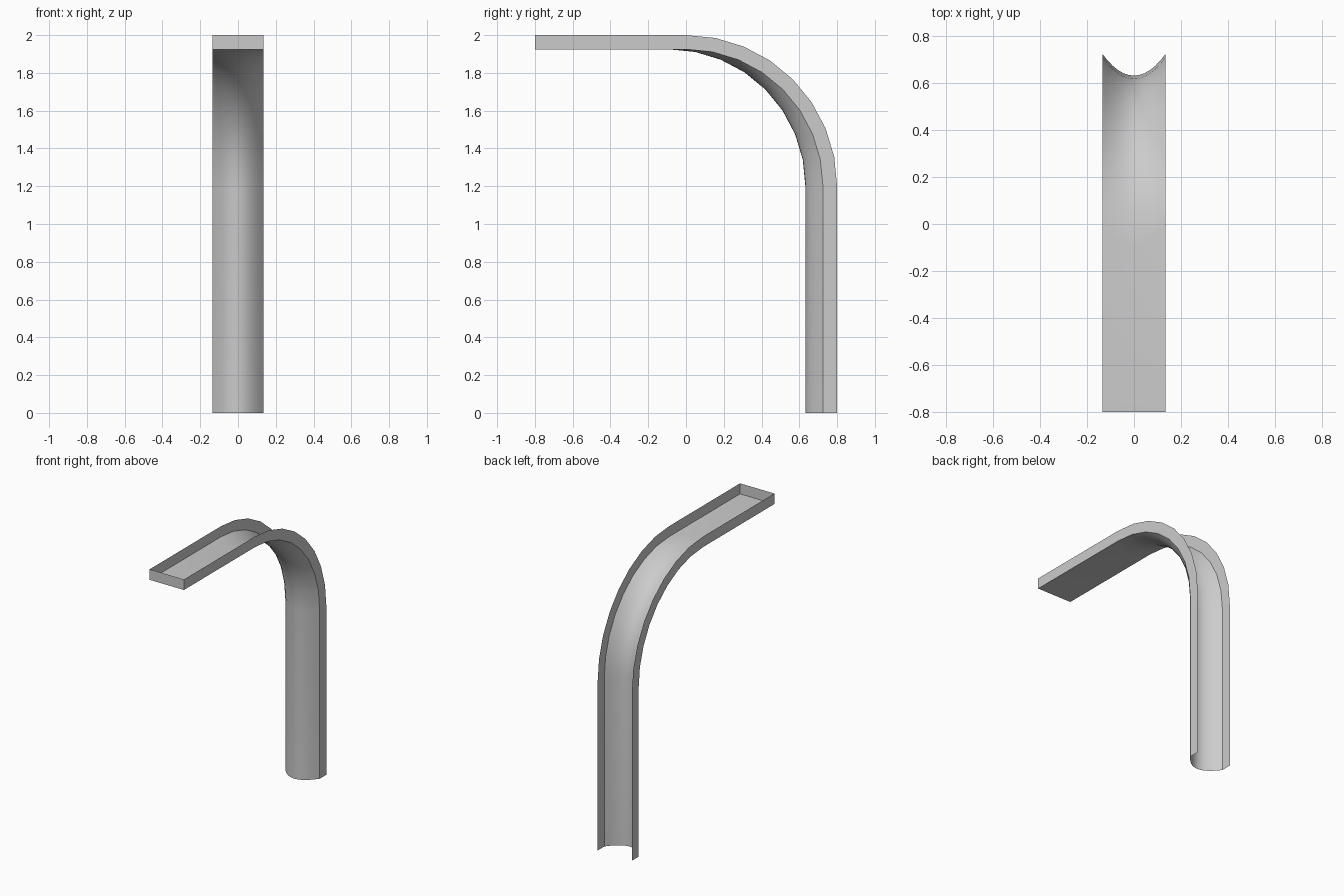
import bpy, bmesh, math

cube = bpy.data.objects.get("Cube")
if cube:
    bpy.data.objects.remove(cube, do_unlink=True)

HALF_W = 0.135      # half width of the channel
REACH = 0.8         # half length and outer bend radius
DEPTH = 0.075       # wall depth
BEND_Z = 1.2        # height of the bend centre
BULGE = 0.093       # inward bow of the floor
BEND_STEPS = 8
FLOOR_STEPS = 12

grey = bpy.data.materials.new("plain grey")
grey.use_nodes = True
grey.diffuse_color = (0.6, 0.6, 0.6, 1)
grey.node_tree.nodes["Principled BSDF"].inputs["Base Color"].default_value = (0.6, 0.6, 0.6, 1)


def bend_path(radius, shift=0.0):
    """Side profile: level run, quarter bend, vertical drop."""
    path = [(-REACH, BEND_Z + radius)]
    for i in range(BEND_STEPS + 1):
        a = math.pi / 2 * i / BEND_STEPS
        path.append((radius * math.sin(a) - shift, BEND_Z + radius * math.cos(a)))
    path.append((radius - shift, 0.0))
    return path


def sheet(name, rows):
    """Surface through neighbouring rows of points."""
    bm = bmesh.new()
    grid = [[bm.verts.new(p) for p in row] for row in rows]
    for a, b in zip(grid, grid[1:]):
        for i in range(len(a) - 1):
            bm.faces.new((a[i], a[i + 1], b[i + 1], b[i]))
    bmesh.ops.recalc_face_normals(bm, faces=bm.faces)
    mesh = bpy.data.meshes.new(name)
    bm.to_mesh(mesh)
    bm.free()
    mesh.materials.append(grey)
    obj = bpy.data.objects.new(name, mesh)
    bpy.context.collection.objects.link(obj)
    bpy.ops.object.select_all(action="DESELECT")
    obj.select_set(True)
    bpy.context.view_layer.objects.active = obj
    bpy.ops.object.shade_smooth_by_angle(angle=math.radians(30))
    return obj


# Floor: the inner profile pushed forward by a bowed cross-section
floor_rows = []
for i in range(FLOOR_STEPS + 1):
    t = 2 * i / FLOOR_STEPS - 1
    path = bend_path(REACH - DEPTH, BULGE * (1 - t * t))
    floor_rows.append([(t * HALF_W, y, z) for y, z in path])
sheet("channel_floor", floor_rows)

# Side walls
for name, x in (("left_wall", HALF_W), ("right_wall", -HALF_W)):
    sheet(name, [[(x, y, z) for y, z in bend_path(r)] for r in (REACH - DEPTH, REACH)])

# Closed front end
sheet("front_end_wall", [[(x, -REACH, z) for x in (-HALF_W, HALF_W)]
                         for z in (2 - DEPTH, 2)])
